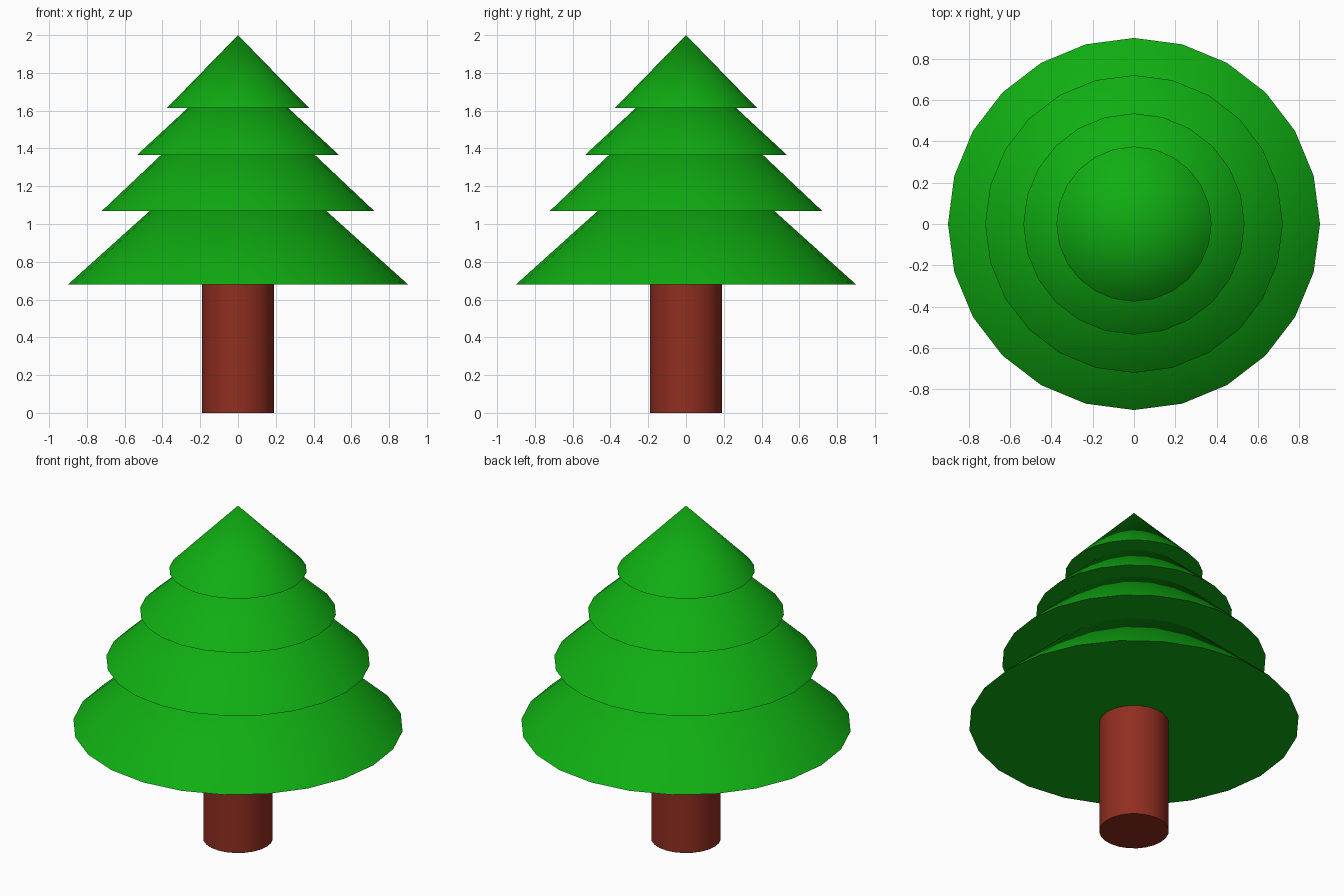
import bpy, math

if "Cube" in bpy.data.objects:
    bpy.data.objects.remove(bpy.data.objects["Cube"])


def material(name, rgb):
    m = bpy.data.materials.new(name)
    m.diffuse_color = (*rgb, 1)
    m.use_nodes = True
    m.node_tree.nodes["Principled BSDF"].inputs["Base Color"].default_value = m.diffuse_color
    return m


GREEN = material("leaf_green", (0.005, 0.42, 0.006))
BROWN = material("bark_brown", (0.28, 0.027, 0.014))


def finish(name, mat):
    ob = bpy.context.object
    ob.name = name
    ob.data.materials.append(mat)
    bpy.ops.object.shade_smooth_by_angle(angle=math.radians(35))


# Trunk
bottom = 0.68
bpy.ops.mesh.primitive_cylinder_add(vertices=24, radius=0.19, depth=bottom,
                                    location=(0, 0, bottom / 2))
finish("trunk", BROWN)

# Overlapping foliage cones: base height, radius, apex height
tiers = [(bottom, 0.90, 1.49), (1.07, 0.72, 1.75),
         (1.365, 0.535, 1.86), (1.615, 0.375, 2.0)]
for i, (z, r, apex) in enumerate(tiers, 1):
    bpy.ops.mesh.primitive_cone_add(vertices=24, radius1=r, radius2=0, depth=apex - z,
                                    location=(0, 0, (z + apex) / 2))
    finish(f"foliage_tier_{i}", GREEN)
